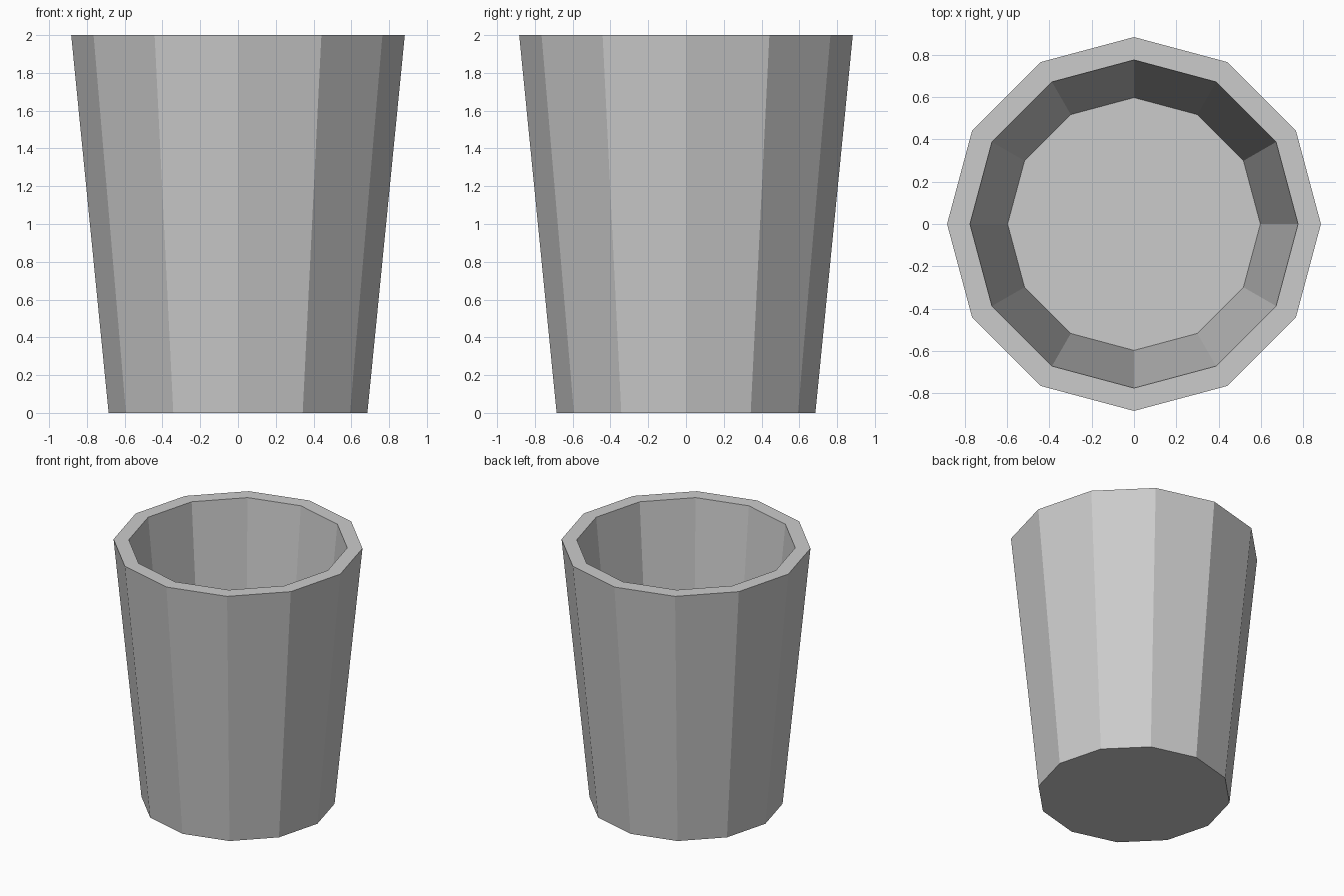
import bpy, bmesh
from math import cos, sin, tau

if "Cube" in bpy.data.objects:
    bpy.data.objects.remove(bpy.data.objects["Cube"])

SIDES = 12
# (radius, height) from the base, up the outside, over the rim, down to the inner floor
PROFILE = [(0.685, 0.0), (0.883, 2.0), (0.775, 2.0), (0.597, 0.2)]

bm = bmesh.new()
rings = [[bm.verts.new((r * cos(tau * i / SIDES), r * sin(tau * i / SIDES), z))
          for i in range(SIDES)] for r, z in PROFILE]

# Outer wall, rim and inner wall
for low, high in zip(rings, rings[1:]):
    for i in range(SIDES):
        j = (i + 1) % SIDES
        bm.faces.new((low[i], low[j], high[j], high[i]))

# Underside and inner floor
bm.faces.new(rings[0][::-1])
bm.faces.new(rings[-1])
bmesh.ops.recalc_face_normals(bm, faces=bm.faces)

mesh = bpy.data.meshes.new("cup")
bm.to_mesh(mesh)
bm.free()
cup = bpy.data.objects.new("cup", mesh)
bpy.context.collection.objects.link(cup)
